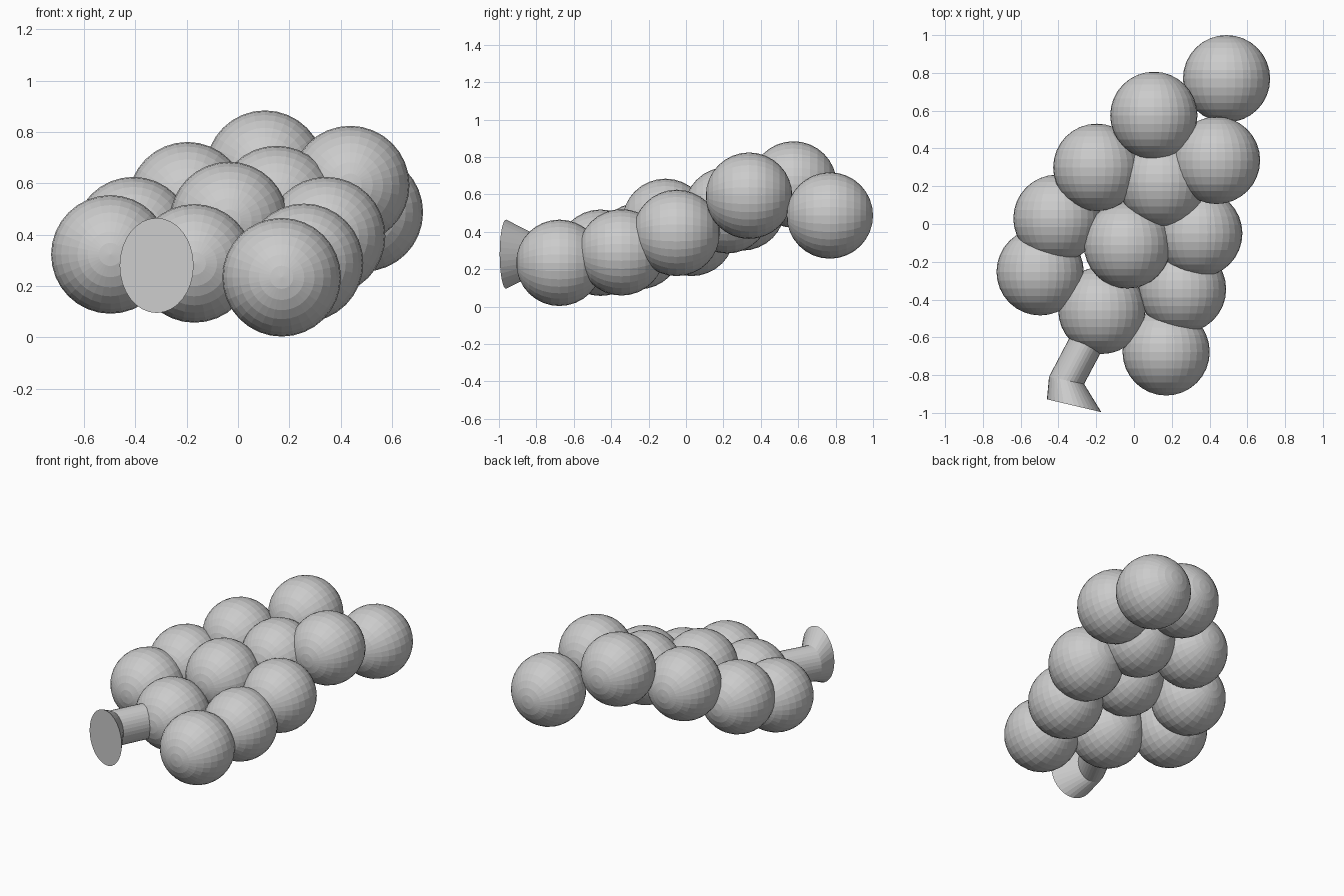
import bpy, bmesh, math
from mathutils import Vector

if "Cube" in bpy.data.objects:
    bpy.data.objects.remove(bpy.data.objects["Cube"])

RADIUS = 0.231
SEGMENTS = 32

# Berry centres, from the tip of the bunch to the stem end
BERRIES = [
    (0.49, 0.769, 0.487),
    (0.105, 0.575, 0.653),
    (-0.197, 0.30, 0.53),
    (0.437, 0.337, 0.593),
    (-0.408, 0.03, 0.394),
    (0.15, 0.22, 0.515),
    (-0.035, -0.11, 0.453),
    (0.343, -0.05, 0.394),
    (-0.497, -0.253, 0.323),
    (-0.17, -0.457, 0.288),
    (0.257, -0.345, 0.29),
    (0.17, -0.677, 0.234),
]

# Berries: low-poly spheres with poles pointing front and back
for i, centre in enumerate(BERRIES):
    bpy.ops.mesh.primitive_uv_sphere_add(
        segments=SEGMENTS, ring_count=16, radius=RADIUS,
        location=centre, rotation=(math.pi / 2, 0, 0))
    bpy.context.object.name = f"berry_{i + 1}"


def loft(name, sections):
    """Skin upright elliptical rings: (centre, horizontal half axis, half height)."""
    bm = bmesh.new()
    rings = []
    for centre, axis, height in sections:
        c, u, v = Vector(centre), Vector((*axis, 0)), Vector((0, 0, height))
        angles = [2 * math.pi * k / SEGMENTS for k in range(SEGMENTS)]
        rings.append([bm.verts.new(c + u * math.cos(a) + v * math.sin(a)) for a in angles])
    for a, b in zip(rings, rings[1:]):
        for k in range(SEGMENTS):
            n = (k + 1) % SEGMENTS
            bm.faces.new((a[k], a[n], b[n], b[k]))
    bm.faces.new(rings[0])
    bm.faces.new(rings[-1])
    bmesh.ops.recalc_face_normals(bm, faces=bm.faces)
    mesh = bpy.data.meshes.new(name)
    bm.to_mesh(mesh)
    bm.free()
    bpy.context.collection.objects.link(bpy.data.objects.new(name, mesh))


# Stem: bent tube leaving the last berry, flaring to a cut end
loft("stem", [
    ((-0.205, -0.54, 0.285), (0.082, -0.042), 0.115),
    ((-0.357, -0.828, 0.28), (0.093, -0.019), 0.117),
    ((-0.317, -0.962, 0.28), (0.144, -0.034), 0.185),
])
